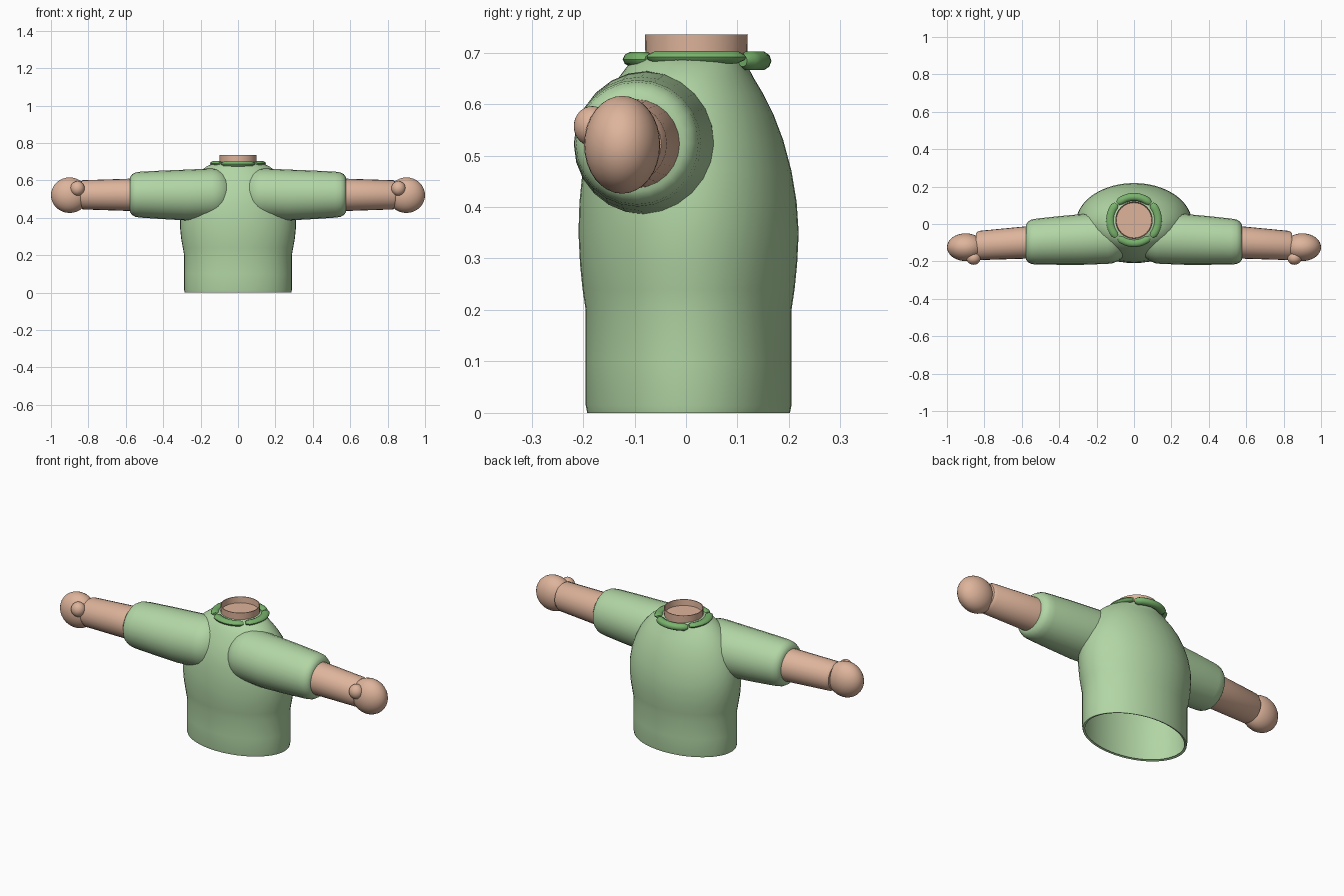
import bpy, bmesh, math
from mathutils import Vector

if "Cube" in bpy.data.objects:
    bpy.data.objects.remove(bpy.data.objects["Cube"])


def material(name, rgb):
    m = bpy.data.materials.new(name)
    m.diffuse_color = (*rgb, 1)
    m.use_nodes = True
    m.node_tree.nodes["Principled BSDF"].inputs["Base Color"].default_value = m.diffuse_color
    return m


GREEN = material("light green knit", (0.445, 0.672, 0.376))
COLLAR = material("collar green", (0.19, 0.45, 0.15))
SKIN = material("skin", (0.73, 0.456, 0.328))


def loft(name, rings, mat, cap_start=True, cap_end=True, angle=40):
    """Bridge a list of point rings into a smooth shaded object."""
    bm = bmesh.new()
    loops = [[bm.verts.new(p) for p in ring] for ring in rings]
    n = len(loops[0])
    for a, b in zip(loops, loops[1:]):
        for i in range(n):
            j = (i + 1) % n
            bm.faces.new((a[i], a[j], b[j], b[i]))
    if cap_start:
        bm.faces.new(loops[0][::-1])
    if cap_end:
        bm.faces.new(loops[-1])
    bmesh.ops.recalc_face_normals(bm, faces=bm.faces)
    me = bpy.data.meshes.new(name)
    bm.to_mesh(me)
    bm.free()
    me.materials.append(mat)
    ob = bpy.data.objects.new(name, me)
    bpy.context.collection.objects.link(ob)
    bpy.ops.object.select_all(action='DESELECT')
    ob.select_set(True)
    bpy.context.view_layer.objects.active = ob
    bpy.ops.object.shade_smooth_by_angle(angle=math.radians(angle))
    return ob


def ring_z(z, cy, rx, ry, n=48):
    return [(rx * math.cos(t), cy + ry * math.sin(t), z)
            for t in (2 * math.pi * i / n for i in range(n))]


def ring_x(x, cy, cz, r, n=24):
    return [(x, cy + r * math.cos(t), cz + r * math.sin(t))
            for t in (2 * math.pi * i / n for i in range(n))]


def ellipsoid(name, centre, radii, mat):
    bm = bmesh.new()
    bmesh.ops.create_uvsphere(bm, u_segments=32, v_segments=16, radius=1)
    for v in bm.verts:
        v.co = Vector(centre) + Vector(a * b for a, b in zip(v.co, radii))
    for f in bm.faces:
        f.smooth = True
    me = bpy.data.meshes.new(name)
    bm.to_mesh(me)
    bm.free()
    me.materials.append(mat)
    bpy.context.collection.objects.link(bpy.data.objects.new(name, me))


# Torso shell, open at the hem: (z, centre y, half width, half depth)
torso = [(0.004, 0.005, 0.272, 0.188), (0, 0.005, 0.285, 0.197),
         (0.015, 0.005, 0.288, 0.2),
         (0.1, 0.005, 0.288, 0.2), (0.2, 0.005, 0.288, 0.2),
         (0.24, 0.005, 0.295, 0.206), (0.29, 0.005, 0.304, 0.211),
         (0.35, 0.005, 0.31, 0.214), (0.41, 0.004, 0.309, 0.211),
         (0.47, 0.002, 0.3, 0.203), (0.53, 0.0, 0.28, 0.189),
         (0.58, 0.0, 0.256, 0.17), (0.62, 0.0, 0.228, 0.15),
         (0.65, 0.0, 0.2, 0.132), (0.675, 0.003, 0.168, 0.116),
         (0.692, 0.012, 0.13, 0.106), (0.7, 0.02, 0.09, 0.09)]
loft("torso", [ring_z(*r) for r in torso], GREEN, cap_start=False, angle=60)

# Neck: short open tube with a floor a little below its rim
loft("neck", [ring_z(z, 0.02, r, r, 32) for z, r in
              ((0.66, 0.098), (0.735, 0.1), (0.735, 0.096), (0.702, 0.094))], SKIN)

# Collar: four overlapping arcs of flattened tube around the neck
def collar_arc(name, mid, half, height, z, major):
    rings = []
    for k in range(13):
        u = 2 * k / 12 - 1
        a = math.radians(mid + half * u)
        s = 0.6 if abs(u) == 1 else 1
        ring = []
        for i in range(10):
            t = 2 * math.pi * i / 10
            r = major + 0.021 * s * math.cos(t)
            ring.append((r * math.cos(a), 0.02 + r * math.sin(a),
                         z + height * s * math.sin(t)))
        rings.append(ring)
    loft(name, rings, COLLAR)


collar_arc("collar_back", 90, 44, 0.019, 0.684, 0.125)
collar_arc("collar_front", 270, 42, 0.015, 0.687, 0.122)
collar_arc("collar_right", 0, 43, 0.013, 0.691, 0.128)
collar_arc("collar_left", 180, 43, 0.013, 0.691, 0.128)

# Arms, one per side
for s, side in ((1, "right"), (-1, "left")):
    # Sleeve: rounded shoulder end, slight taper, rounded cuff
    sleeve = [(0.14 - 0.12 * math.cos(t), -0.076, 0.527, 0.137 * math.sin(t))
              for t in (math.radians(d) for d in (8, 22, 36, 50, 64, 78, 90))]
    sleeve += [(0.27, -0.082, 0.522, 0.136), (0.4, -0.088, 0.523, 0.13),
               (0.52, -0.094, 0.524, 0.123), (0.548, -0.095, 0.524, 0.119),
               (0.566, -0.096, 0.524, 0.109), (0.577, -0.097, 0.524, 0.094),
               (0.578, -0.097, 0.524, 0.07)]
    loft("sleeve_" + side, [ring_x(s * x, y, z, r) for x, y, z, r in sleeve], GREEN)
    loft("forearm_" + side, [ring_x(s * x, y, z, r) for x, y, z, r in
                             ((0.5, -0.094, 0.523, 0.089), (0.83, -0.115, 0.523, 0.078),
                              (0.845, -0.116, 0.523, 0.068))], SKIN)
    ellipsoid("hand_" + side, (s * 0.9, -0.124, 0.521), (0.1, 0.074, 0.095), SKIN)
    ellipsoid("thumb_" + side, (s * 0.858, -0.182, 0.557), (0.038, 0.036, 0.039), SKIN)
